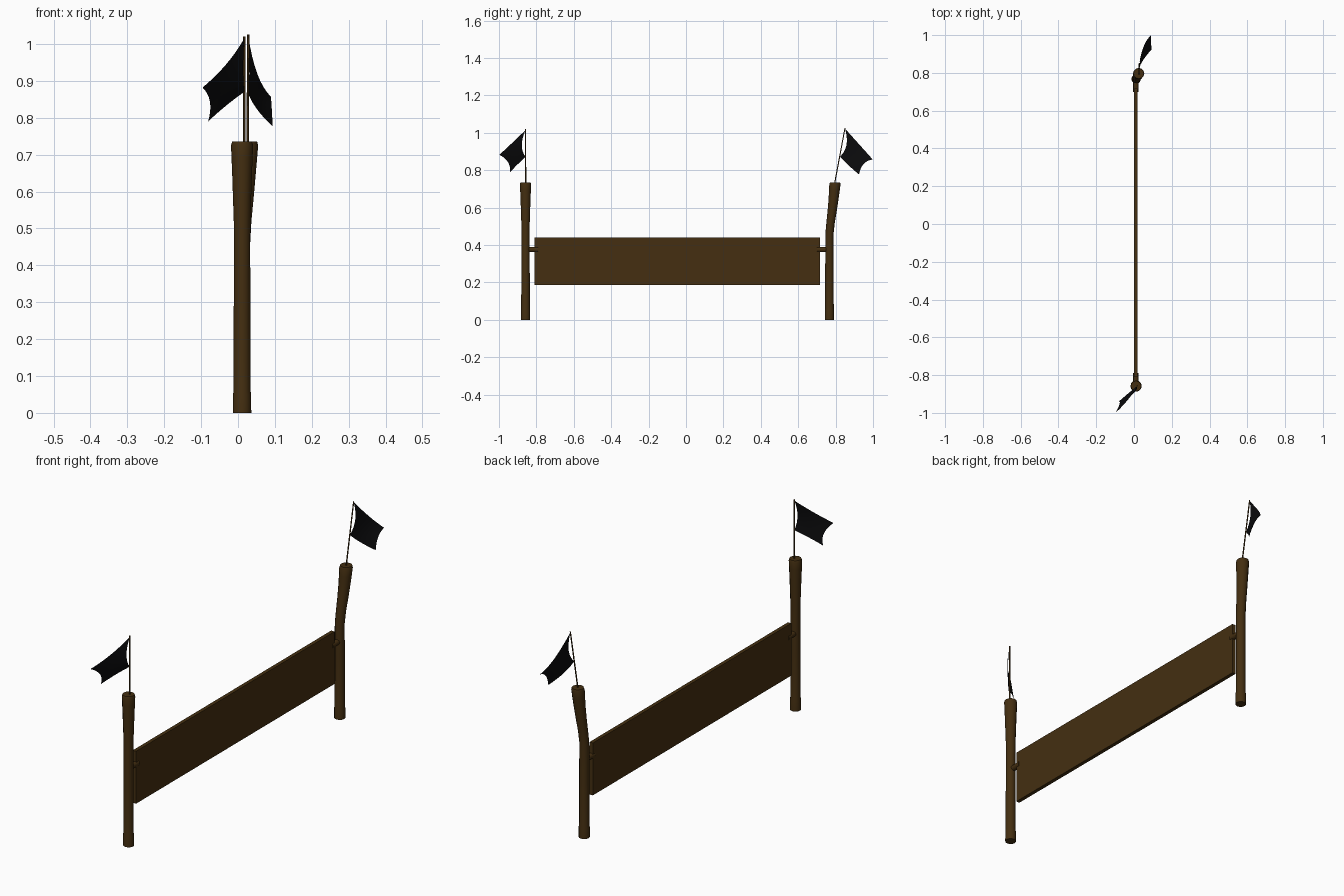
import bpy, bmesh, math
from mathutils import Vector

if "Cube" in bpy.data.objects:
    bpy.data.objects.remove(bpy.data.objects["Cube"])


def material(name, col):
    m = bpy.data.materials.new(name)
    m.diffuse_color = (*col, 1)
    m.use_nodes = True
    m.node_tree.nodes["Principled BSDF"].inputs["Base Color"].default_value = m.diffuse_color
    return m


WOOD = material("dark_wood", (0.058, 0.028, 0.0055))
BLACK = material("black_cloth", (0.003, 0.003, 0.0035))


def finish(bm, name, mat, smooth=True):
    bmesh.ops.recalc_face_normals(bm, faces=bm.faces)
    me = bpy.data.meshes.new(name)
    bm.to_mesh(me)
    bm.free()
    ob = bpy.data.objects.new(name, me)
    bpy.context.collection.objects.link(ob)
    me.materials.append(mat)
    if smooth:
        bpy.ops.object.select_all(action='DESELECT')
        ob.select_set(True)
        bpy.context.view_layer.objects.active = ob
        bpy.ops.object.shade_smooth_by_angle(angle=math.radians(40))
    return ob


def tube(name, rings, sides, mat, axis='z'):
    """Closed tube through rings of (x, y, z, radius)."""
    bm = bmesh.new()
    loops = []
    for x, y, z, r in rings:
        loop = []
        for i in range(sides):
            a = 2 * math.pi * i / sides
            c, s = r * math.cos(a), r * math.sin(a)
            loop.append(bm.verts.new((x + c, y + s, z) if axis == 'z' else (x + c, y, z + s)))
        loops.append(loop)
    for lo, hi in zip(loops, loops[1:]):
        for i in range(sides):
            j = (i + 1) % sides
            bm.faces.new((lo[i], lo[j], hi[j], hi[i]))
    bm.faces.new(loops[0])
    bm.faces.new(loops[-1])
    return finish(bm, name, mat)


def flag(name, a, ab, b, bc, c, cd, d, da, n=8):
    """Cloth patch between four curved edges, each given by its ends and middle."""
    a, ab, b, bc, c, cd, d, da = (Vector(p) for p in (a, ab, b, bc, c, cd, d, da))

    def curve(p, m, q, t):
        return p * (1 - t) * (1 - 2 * t) + m * 4 * t * (1 - t) + q * t * (2 * t - 1)

    bm = bmesh.new()
    grid = []
    for i in range(n + 1):
        u = i / n
        row = []
        for j in range(n + 1):
            v = j / n
            p = (curve(a, ab, b, u) * (1 - v) + curve(d, cd, c, u) * v
                 + curve(a, da, d, v) * (1 - u) + curve(b, bc, c, v) * u
                 - (a * (1 - u) * (1 - v) + b * u * (1 - v) + d * (1 - u) * v + c * u * v))
            row.append(bm.verts.new(p))
        grid.append(row)
    for i in range(n):
        for j in range(n):
            bm.faces.new((grid[i][j], grid[i + 1][j], grid[i + 1][j + 1], grid[i][j + 1]))
    return finish(bm, name, BLACK)


# Posts: the front one straight, the back one bent outward above the board
profile = [(0, .025), (.05, .0245), (.06, .023), (.3, .0225), (.46, .022), (.52, .0225),
           (.58, .0245), (.64, .0265), (.69, .0285), (.725, .030), (.735, .027)]


def bend(z):
    t = max(0, (z - .48) / .255)
    return t * (1.35 - .35 * t)


tube("front_post", [(.011, -.858, z, r) for z, r in profile], 12, WOOD)
tube("back_post", [(.011 + .014 * bend(z), .767 + .030 * bend(z), z, r) for z, r in profile], 12, WOOD)

# Board with short pegs joining it to the posts
bm = bmesh.new()
bmesh.ops.create_cube(bm, size=1)
for v in bm.verts:
    v.co = (.009 + v.co.x * .018, -.0465 + v.co.y * 1.527, .3125 + v.co.z * .255)
finish(bm, "board", WOOD, smooth=False)
for name, y0, y1 in (("front_peg", -.858, -.79), ("back_peg", .70, .767)):
    tube(name, [(.01, y0, .375, .014), (.01, y1, .375, .014)], 10, WOOD, axis='y')

# Flag poles
tube("front_flag_pole", [(.017, -.857, .72, .0035), (.017, -.857, 1.02, .003)], 6, WOOD)
tube("back_flag_pole", [(.026, .793, .72, .0035), (.028, .85, 1.025, .003)], 6, WOOD)

# Flags
flag("front_flag",
     (.017, -.857, 1.015), (-.032, -.930, .945), (-.096, -.998, .882), (-.076, -.952, .843),
     (-.081, -.940, .790), (-.032, -.898, .833), (.017, -.858, .870), (.014, -.878, .935))
flag("back_flag",
     (.028, .85, 1.022), (.052, .942, .920), (.089, .998, .857), (.091, .950, .833),
     (.094, .925, .777), (.050, .870, .825), (.026, .823, .872), (.031, .858, .935))
